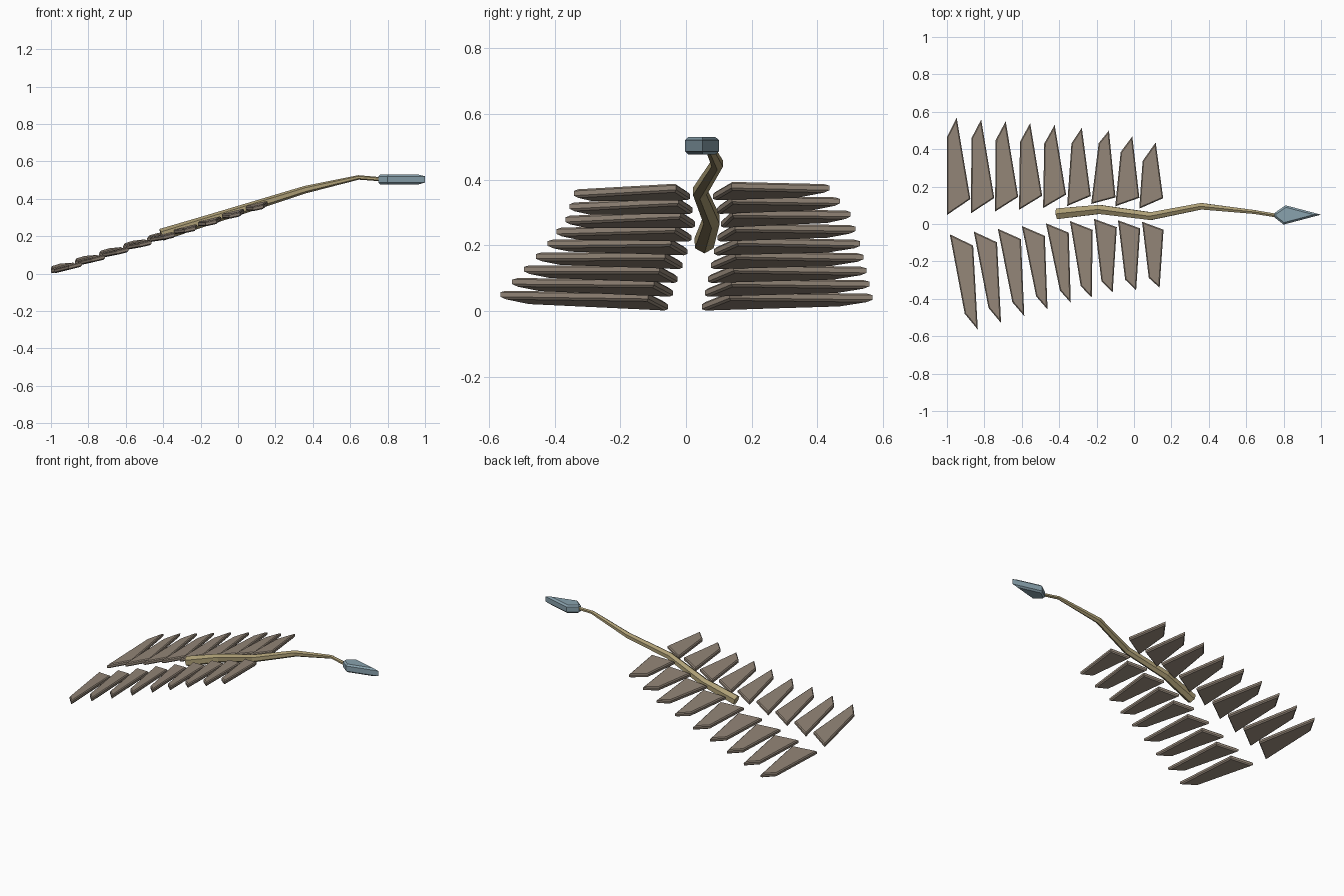
import bpy, bmesh, math
from mathutils import Vector

if "Cube" in bpy.data.objects:
    bpy.data.objects.remove(bpy.data.objects["Cube"])


def material(name, rgb):
    m = bpy.data.materials.new(name)
    m.diffuse_color = (*rgb, 1)
    m.use_nodes = True
    m.node_tree.nodes["Principled BSDF"].inputs["Base Color"].default_value = m.diffuse_color
    return m


BROWN = material("taupe_brown", (0.29, 0.235, 0.185))
STRAW = material("straw", (0.42, 0.345, 0.18))
STEEL = material("blue_grey", (0.25, 0.36, 0.42))


def finish(bm, name, mat):
    bmesh.ops.recalc_face_normals(bm, faces=bm.faces[:])
    me = bpy.data.meshes.new(name)
    bm.to_mesh(me)
    bm.free()
    me.materials.append(mat)
    ob = bpy.data.objects.new(name, me)
    bpy.context.collection.objects.link(ob)
    return ob


def slab(name, outline, thick, chamfer, mat):
    """Prism with chamfered top and bottom rims over a bottom outline."""
    bm = bmesh.new()
    lo = [bm.verts.new(p) for p in outline]
    hi = [bm.verts.new((x, y, z + thick)) for x, y, z in outline]
    caps = [bm.faces.new(lo), bm.faces.new(hi)]
    n = len(outline)
    for i in range(n):
        j = (i + 1) % n
        bm.faces.new((lo[i], lo[j], hi[j], hi[i]))
    bmesh.ops.recalc_face_normals(bm, faces=bm.faces[:])
    rims = list({e for f in caps for e in f.edges})
    bmesh.ops.bevel(bm, geom=rims, offset=chamfer, segments=1,
                    profile=0.5, affect='EDGES')
    return finish(bm, name, mat)


def blend(keys, i):
    """Interpolate blade values between keyed blade numbers."""
    ks = sorted(keys)
    for a, b in zip(ks, ks[1:]):
        if i <= b:
            t = (i - a) / (b - a)
            return [p + (q - p) * t for p, q in zip(keys[a], keys[b])]


# Blade keys: root y, then x,y offsets of inner corner, tip, outer corner,
# and spanwise slope
FRONT = {
    0: (-0.055, 0.125, -0.06, 0.15, -0.51, 0.08, -0.425, 0.0),
    4: (0.004, 0.122, -0.05, 0.133, -0.425, 0.075, -0.36, -0.02),
    6: (0.028, 0.122, -0.045, 0.1, -0.395, 0.04, -0.335, -0.03),
    8: (0.012, 0.115, -0.042, 0.094, -0.353, 0.036, -0.30, -0.04)}
BACK = {
    0: (0.048, 0.125, 0.085, 0.052, 0.52, 0.001, 0.42, 0.03),
    4: (0.085, 0.123, 0.072, 0.062, 0.445, 0.006, 0.345, 0.02),
    6: (0.107, 0.13, 0.035, 0.095, 0.393, 0.04, 0.325, 0.015),
    8: (0.082, 0.128, 0.056, 0.088, 0.354, 0.018, 0.255, 0.01)}

# Two rows of overlapping tilted blades
PITCH = 0.25
for side, keys, x0 in (("front", FRONT, -0.985), ("back", BACK, -1.0)):
    for i in range(9):
        ry, *off, span = blend(keys, i)
        rx, rz = x0 + 0.1285 * i, 0.042 * i
        sgn = -1 if side == "front" else 1
        pts = []
        for dx, dy in [(0, 0)] + list(zip(off[0::2], off[1::2])):
            pts.append((rx + dx, ry + dy, rz + dx * PITCH + abs(dy) * span))
        slab(f"{side}_blade_{i + 1}", pts[::sgn], 0.026, 0.006, BROWN)

# Tapered six-sided bent stem
path = [(-0.41, 0.055, 0.207, 0.033), (-0.185, 0.078, 0.278, 0.028),
        (0.09, 0.042, 0.364, 0.024), (0.36, 0.095, 0.449, 0.02),
        (0.645, 0.064, 0.514, 0.012), (0.78, 0.042, 0.503, 0.011)]
bm = bmesh.new()
rings = []
for k, (x, y, z, r) in enumerate(path):
    a = Vector(path[max(k - 1, 0)][:3])
    b = Vector(path[min(k + 1, len(path) - 1)][:3])
    d = (b - a).normalized()
    side = d.cross(Vector((0, 0, 1))).normalized()
    up = side.cross(d)
    c = Vector((x, y, z))
    rings.append([bm.verts.new(c + r * (math.cos(t) * up + math.sin(t) * side))
                  for t in (math.tau * s / 6 for s in range(6))])
for p, q in zip(rings, rings[1:]):
    for s in range(6):
        t = (s + 1) % 6
        bm.faces.new((p[s], p[t], q[t], q[s]))
bm.faces.new(rings[0])
bm.faces.new(rings[-1])
finish(bm, "stem", STRAW)

# Pointed head at the end of the stem
slab("pointed_head",
     [(0.75, 0.058, 0.476), (0.75, 0.036, 0.476), (0.80, -0.003, 0.476),
      (1.0, 0.05, 0.476), (0.81, 0.1, 0.476)], 0.054, 0.01, STEEL)
